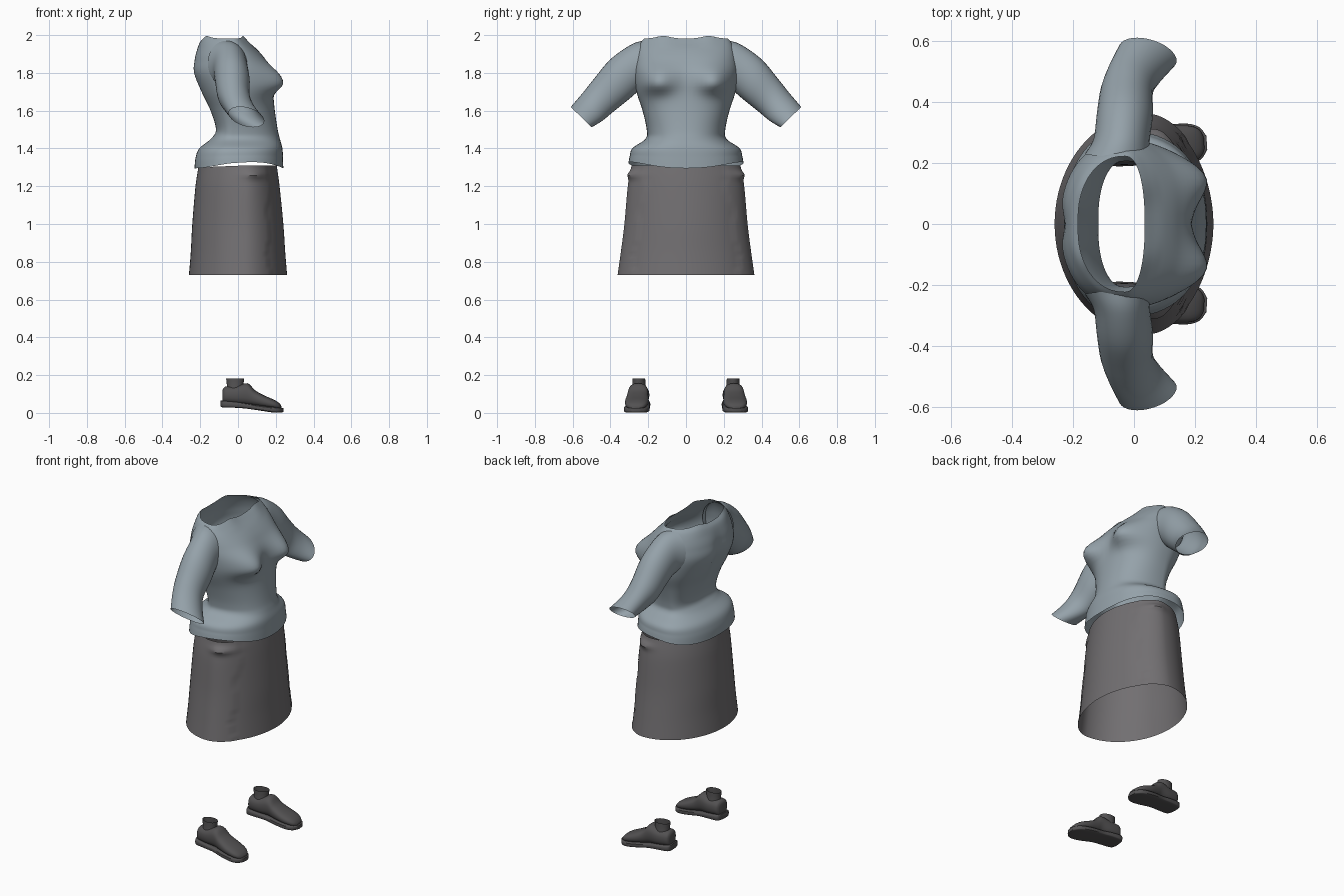
import bpy
import bmesh
from math import cos, sin, pi, exp, radians
from mathutils import Vector, Matrix

cube = bpy.data.objects.get("Cube")
if cube:
    bpy.data.objects.remove(cube, do_unlink=True)


def material(name, rgb):
    m = bpy.data.materials.new(name)
    m.use_nodes = True
    m.diffuse_color = (*rgb, 1)
    m.node_tree.nodes["Principled BSDF"].inputs["Base Color"].default_value = (*rgb, 1)
    return m


BLUE = material("dusty blue cloth", (0.30, 0.36, 0.40))
GREY = material("warm grey cloth", (0.168, 0.16, 0.167))
DARK = material("dark grey leather", (0.085, 0.082, 0.084))


def spline(keys, rows):
    """Smoothly interpolate tuples of section values."""
    out, spans = [], len(keys) - 1
    for r in range(rows + 1):
        f = r / rows * spans
        i = min(int(f), spans - 1)
        t = f - i
        p = [Vector(keys[max(0, min(spans, i + k))]) for k in (-1, 0, 1, 2)]
        a, b = (p[2] - p[0]) / 2, (p[3] - p[1]) / 2
        d = p[2] - p[1]
        out.append(p[1] + a * t + (d * 3 - a * 2 - b) * t**2 + (a + b - d * 2) * t**3)
    return out


def signed_power(v, p):
    return abs(v) ** p * (1 if v >= 0 else -1)


def loft(name, rings, mat, caps=False, angle=40):
    bm = bmesh.new()
    loops = [[bm.verts.new(p) for p in ring] for ring in rings]
    for a, b in zip(loops, loops[1:]):
        for i in range(len(a)):
            j = (i + 1) % len(a)
            bm.faces.new((a[i], a[j], b[j], b[i]))
    if caps:
        bm.faces.new(loops[0])
        bm.faces.new(loops[-1])
    bmesh.ops.recalc_face_normals(bm, faces=bm.faces)
    mesh = bpy.data.meshes.new(name)
    bm.to_mesh(mesh)
    bm.free()
    mesh.materials.append(mat)
    ob = bpy.data.objects.new(name, mesh)
    bpy.context.collection.objects.link(ob)
    bpy.ops.object.select_all(action="DESELECT")
    ob.select_set(True)
    bpy.context.view_layer.objects.active = ob
    bpy.ops.object.shade_smooth_by_angle(angle=radians(angle))
    return ob


def garment_ring(back, front, half, mid, n_front, n_back, count):
    """Horizontal section with a separate curve at the chest and back side."""
    for k in range(count):
        t = 2 * pi * k / count
        c, s = cos(t), sin(t)
        p = 2 / (n_front if c > 0 else n_back)
        reach = front - mid if c > 0 else mid - back
        yield t, mid + reach * signed_power(c, p), half * signed_power(s, p)


# Bodice: height, back, front, half width
bodice_keys = [
    (1.295, -.23, .24, .305), (1.35, -.225, .238, .298), (1.40, -.205, .235, .285),
    (1.45, -.145, .222, .215), (1.50, -.118, .21, .208), (1.60, -.15, .195, .23),
    (1.70, -.20, .185, .262), (1.80, -.24, .18, .275), (1.87, -.235, .145, .27),
    (1.92, -.222, .105, .258), (1.96, -.205, .06, .24), (1.982, -.185, .035, .222),
]
rings = []
for z, back, front, half in spline(bodice_keys, 60):
    ring = []
    for t, x, y in garment_ring(back, front, half, -.03, 2.3, 2.2, 72):
        h = z
        if x > -.03:
            # Bust: firm lower fold, long upper slope
            drop = .055 if z < 1.745 else .09
            fall = exp(-((z - 1.745) / drop) ** 2)
            x += .08 * exp(-((abs(y) - .155) / .09) ** 2) * fall
        else:
            # Spine furrow
            x += .02 * exp(-(y / .05) ** 2) * exp(-((z - 1.75) / .15) ** 2)
        h += .055 * sin(t) ** 2 * (.5 + .5 * cos(t)) * max(0, 1 - (z - 1.295) / .08)
        h += .014 * exp(-((abs(y) - .12) / .05) ** 2) * max(0, (z - 1.93) / .055)
        ring.append((x, y, h))
    rings.append(ring)
loft("bodice", rings, BLUE, angle=60)

# Sleeves: upper edge x, y, z, lower edge x, y, z, half depth
sleeve_keys = [
    (-.06, .222, 1.972, -.05, .24, 1.72, .105), (-.045, .29, 1.95, -.035, .268, 1.69, .092),
    (-.035, .40, 1.872, -.025, .315, 1.65, .092), (-.03, .49, 1.765, -.015, .39, 1.59, .085),
    (-.02, .55, 1.69, .03, .445, 1.545, .083), (.01, .61, 1.62, .08, .50, 1.512, .088),
]
for side, label in ((1, "left"), (-1, "right")):
    rings = []
    for ux, uy, uz, lx, ly, lz, depth in spline(sleeve_keys, 24):
        up, low = Vector((ux, uy * side, uz)), Vector((lx, ly * side, lz))
        mid, arm = (up + low) / 2, (up - low) / 2
        rings.append([mid + arm * cos(2 * pi * k / 32)
                      + Vector((depth * sin(2 * pi * k / 32), 0, 0)) for k in range(32)])
    loft(label + "_sleeve", rings, BLUE, angle=60)

# Skirt: widest ahead of centre, tapering to a narrow front panel, hip ruffles
skirt_keys = [
    (.73, -.26, .26, .362), (.85, -.25, .25, .345), (1.0, -.242, .24, .326),
    (1.2, -.225, .22, .308), (1.31, -.21, .205, .288),
]
rings = []
for z, back, front, half in spline(skirt_keys, 40):
    ring = []
    for t, x, y in garment_ring(back, front, half, .04, 1.9, 2, 88):
        if x > .16 + .01 * sin(z * 28):
            y *= .97
        ruffle = exp(-((z - 1.26) / .02) ** 2) * exp(-((x - .1) / .06) ** 2)
        y *= 1 + .08 * ruffle * abs(sin(t))
        ring.append((x, y, z - .01 * max(0, -cos(t)) * max(0, (z - 1.2) / .11)))
    rings.append(ring)
loft("skirt", rings, GREY, angle=35)

# Shoes: distance along foot, half width, underside, top
upper_keys = [
    (-.08, .034, .05, .125), (-.065, .05, .05, .14), (-.01, .055, .045, .142),
    (.05, .054, .04, .157), (.09, .058, .035, .12), (.14, .063, .028, .092),
    (.19, .058, .022, .07), (.218, .043, .02, .052), (.23, .02, .02, .036),
]
sole_keys = [
    (-.09, .03, .032, .066), (-.075, .054, .029, .064), (-.01, .059, .027, .058),
    (.05, .058, .022, .05), (.12, .067, .012, .04), (.18, .066, .003, .032),
    (.218, .052, .001, .028), (.239, .022, .004, .026),
]


def foot_rings(keys, rows, power):
    for x, half, low, high in spline(keys, rows):
        yield [Vector((x, half * signed_power(cos(2 * pi * k / 24), power),
                       (low + high) / 2
                       + (high - low) / 2 * signed_power(sin(2 * pi * k / 24), power)))
               for k in range(24)]


def oval(mid, rx, ry, z):
    return [Vector((mid + rx * cos(2 * pi * k / 24), ry * sin(2 * pi * k / 24), z))
            for k in range(24)]


for side, label in ((1, "left"), (-1, "right")):
    parts = [
        loft(label + "_shoe_upper", foot_rings(upper_keys, 32, .8), DARK, True),
        loft(label + "_shoe_sole", foot_rings(sole_keys, 28, .35), DARK, True),
        loft(label + "_ankle_cuff", [oval(-.015, .05, .042, .11), oval(-.016, .042, .036, .14),
                                     oval(-.015, .046, .034, .165), oval(-.015, .048, .033, .183)],
             DARK),
    ]
    place = Matrix.Translation((0, .25 * side, 0)) @ Matrix.Rotation(radians(4 * side), 4, "Z")
    for part in parts:
        part.data.transform(place)
